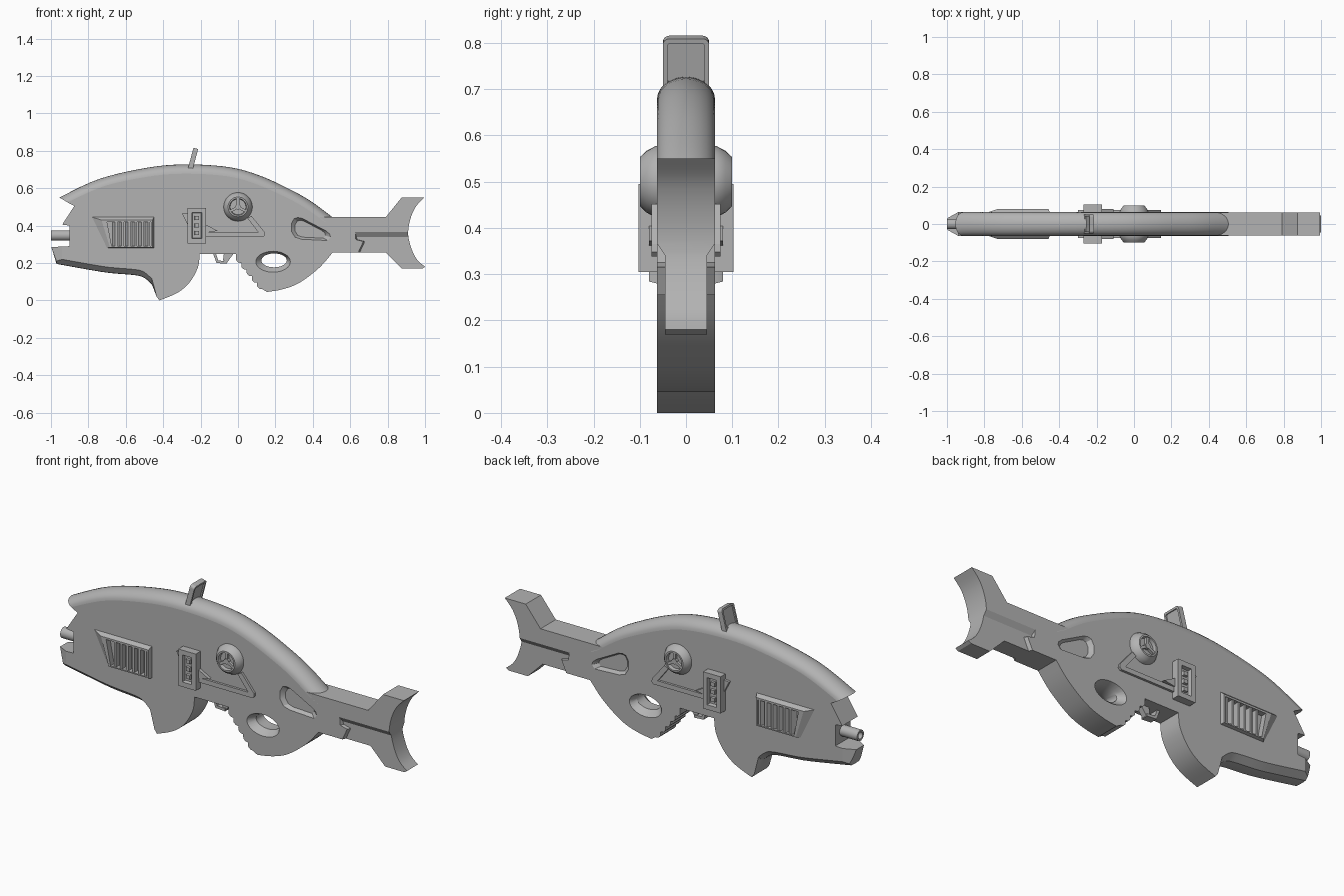
import bpy, bmesh, math
from mathutils import Vector, Matrix

if "Cube" in bpy.data.objects:
    bpy.data.objects.remove(bpy.data.objects["Cube"])

grey = bpy.data.materials.new("plain_grey")
grey.use_nodes = True
grey.diffuse_color = (0.45, 0.45, 0.45, 1)
grey.node_tree.nodes["Principled BSDF"].inputs["Base Color"].default_value = (0.45, 0.45, 0.45, 1)
HALF = 0.063  # half thickness of the body


def loft(name, layers, matrix=Matrix()):
    """Skin a closed solid through outlines (x, z), each at its own depth y."""
    bm = bmesh.new()
    rings = [[bm.verts.new(matrix @ Vector((x, y, z))) for x, z in pts] for y, pts in layers]
    for a, b in zip(rings, rings[1:]):
        for i in range(len(a)):
            j = (i + 1) % len(a)
            bm.faces.new((a[i], a[j], b[j], b[i]))
    bm.faces.new(rings[0])
    bm.faces.new(rings[-1][::-1])
    bmesh.ops.recalc_face_normals(bm, faces=bm.faces)
    mesh = bpy.data.meshes.new(name)
    bm.to_mesh(mesh)
    bm.free()
    mesh.materials.append(grey)
    obj = bpy.data.objects.new(name, mesh)
    bpy.context.collection.objects.link(obj)
    return obj


def both(name, layers):
    """The same part on the two flat sides."""
    return [loft(side + name, [(s * y, p) for y, p in layers])
            for side, s in (("right_", -1), ("left_", 1))]


def carve(obj, cutters):
    for c in cutters:
        c.hide_render = True
        mod = obj.modifiers.new("cut", 'BOOLEAN')
        mod.operation, mod.solver, mod.object = 'DIFFERENCE', 'EXACT', c
    graph = bpy.context.evaluated_depsgraph_get()
    mesh = bpy.data.meshes.new_from_object(obj.evaluated_get(graph))
    obj.modifiers.clear()
    obj.data = mesh
    for c in cutters:
        bpy.data.objects.remove(c)


def spline(pts, n=5):
    """Smooth curve through the points."""
    p = [Vector(q) for q in [pts[0]] + pts + [pts[-1]]]
    out = []
    for a, b, c, d in zip(p, p[1:], p[2:], p[3:]):
        for k in range(n):
            t = k / n
            out.append(0.5 * (2 * b + (c - a) * t + (2 * a - 5 * b + 4 * c - d) * t * t
                              + (3 * b - a - 3 * c + d) * t ** 3))
    return [tuple(v) for v in out] + [pts[-1]]


def rect(x0, x1, z0, z1):
    return [(x0, z0), (x1, z0), (x1, z1), (x0, z1)]


def oval(cx, cz, rx, rz, n=32):
    return [(cx + rx * math.cos(math.tau * i / n), cz + rz * math.sin(math.tau * i / n))
            for i in range(n)]


def scaled(pts, k):
    c = sum((Vector(p) for p in pts), Vector((0, 0))) / len(pts)
    return [tuple(c + (Vector(p) - c) * k) for p in pts]


# Body outline: back, rear, toothed grip, fin, belly and open mouth
back = spline([(-0.955, 0.55), (-0.74, 0.65), (-0.47, 0.712), (-0.26, 0.727), (-0.045, 0.712),
               (0.115, 0.668), (0.275, 0.595), (0.39, 0.53), (0.505, 0.445)])
rear = [(0.505, 0.40)] + spline([(0.505, 0.255), (0.435, 0.175), (0.33, 0.095),
                                 (0.24, 0.06), (0.155, 0.045)], 4)
grip = []
start, end = Vector((0.13, 0.06)), Vector((-0.01, 0.235))
for i in range(5):
    for t, out in ((0, 0), (0.25, 0.011), (0.6, 0.013), (0.85, 0.006)):
        p = start.lerp(end, (i + t) / 5) + out * Vector((-0.78, -0.62))
        grip.append(tuple(p))
grip.append((-0.01, 0.248))
fin = spline([(-0.205, 0.248), (-0.215, 0.175), (-0.26, 0.095), (-0.325, 0.04), (-0.42, 0.0)], 4)
fin += [(-0.435, 0.02)]
belly = spline([(-0.46, 0.085), (-0.50, 0.12), (-0.55, 0.135), (-0.69, 0.147),
                (-0.82, 0.168), (-0.97, 0.195)], 3)
mouth = [(-0.998, 0.285), (-0.90, 0.29), (-0.90, 0.40), (-0.94, 0.405), (-0.875, 0.505)]


def body_outline(angle):
    y = HALF * math.sin(angle)
    drop = 0.05 * (1 - math.cos(angle))
    lift = 0.03 * max(0, (abs(y) - 0.03) / (HALF - 0.03))
    centre = Vector((-0.2, 0.1))
    top = [tuple(Vector(p) + drop * (centre - Vector(p)).normalized()) for p in back]
    return y, top + rear + grip + fin + [(x, z + lift) for x, z in belly] + mouth


body = loft("body", [body_outline(math.radians(a)) for a in range(-90, 91, 15)])

# Recesses in the body: nose corners, teardrop, vent pocket and grip hole
teardrop = [(0.30, 0.437), (0.32, 0.443), (0.345, 0.438), (0.47, 0.372), (0.49, 0.355),
            (0.495, 0.338), (0.48, 0.32), (0.34, 0.327), (0.305, 0.338), (0.285, 0.37), (0.285, 0.41)]
opening = [(-0.70, 0.42), (-0.465, 0.42), (-0.465, 0.29), (-0.675, 0.29)]
cutters = both("nose_cut", [(0.03, rect(-1.2, -1.0, 0.1, 0.52)), (0.08, rect(-1.2, -0.91, 0.1, 0.52))])
cutters += both("teardrop_cut", [(0.045, scaled(teardrop, 0.78)), (0.081, scaled(teardrop, 1.22))])
cutters += both("vent_cut", [(0.045, opening), (0.1, opening)])
hole = oval(0.193, 0.214, 0.068, 0.037)
dish = oval(0.185, 0.203, 0.105, 0.066)
cutters.append(loft("hole_cut", [(-0.08, dish), (-0.03, hole), (0.03, hole), (0.08, dish)]))
carve(body, cutters)

# Tail with a thinner lower half
tail = loft("tail", [(y, [(0.42, 0.445), (0.79, 0.445), (0.875, 0.55)]
                     + spline([(0.995, 0.55), (0.95, 0.50), (0.92, 0.43), (0.91, 0.35),
                               (0.93, 0.27), (0.96, 0.215), (1.0, 0.18)], 4)
                     + [(0.985, 0.17), (0.875, 0.17), (0.79, 0.255), (0.50, 0.255),
                        (0.50, 0.395), (0.45, 0.405)]) for y in (-0.0625, 0.0625)])


def lower(z, dx):
    return [(0.625 + dx, z), (1.1, z), (1.1, 0.1), (0.64 + dx, 0.1), (0.64 + dx, 0.25),
            (0.67 + dx, 0.315), (0.63 + dx, 0.325)]


carve(tail, both("tail_cut", [(0.045, lower(0.34, 0.008)), (0.079, lower(0.39, -0.008))]))

# Barrel and sight, both turned to face along x
turn = Matrix.Rotation(math.radians(90), 4, 'Z')
loft("barrel", [(d, oval(0, 0, r, r, 24)) for d, r in
                ((0.85, 0.028), (1.0, 0.028), (1.0, 0.018), (0.94, 0.018))],
     Matrix.Translation((0, 0, 0.347)) @ turn)


def sight_outline(w, z0, z1, r):
    arc = [math.radians(a) for a in range(0, 91, 15)]
    right = [(w - r + r * math.cos(a), z1 - r + r * math.sin(a)) for a in arc]
    return [(w, z0)] + right + [(-x, z) for x, z in reversed(right)] + [(-w, z0)]


outer, inner = sight_outline(0.05, -0.01, 0.106, 0.014), sight_outline(0.04, 0.01, 0.096, 0.008)
loft("sight", [(0.006, inner), (0.013, inner), (0.013, outer),
               (-0.013, outer), (-0.013, inner), (-0.006, inner)],
     Matrix.Translation((-0.253, 0, 0.71)) @ Matrix.Rotation(math.radians(15), 4, 'Y') @ turn)

# Vent frame with louvres
both("vent_frame", [(0.04, [(-0.78, 0.445), (-0.45, 0.445), (-0.45, 0.28), (-0.70, 0.28)]),
                    (0.063, [(-0.78, 0.445), (-0.45, 0.445), (-0.45, 0.28), (-0.70, 0.28)]),
                    (0.08, [(-0.73, 0.43), (-0.457, 0.43), (-0.457, 0.284), (-0.685, 0.284)]),
                    (0.08, opening), (0.05, opening)])
for i in range(6):
    x = -0.675 + i * 0.035
    both("louvre", [(0.045, rect(x, x + 0.03, 0.288, 0.422)),
                    (0.077, rect(x + 0.018, x + 0.03, 0.288, 0.422))])

# Control box with buttons and side wedges
both("control_box", [(0.05, rect(-0.27, -0.17, 0.305, 0.495)), (0.103, rect(-0.27, -0.17, 0.305, 0.495)),
                     (0.103, rect(-0.247, -0.193, 0.33, 0.47)), (0.085, rect(-0.243, -0.197, 0.334, 0.466))])
for z in (0.36, 0.40, 0.44):
    both("button", [(0.08, rect(-0.233, -0.207, z - 0.012, z + 0.012)),
                    (0.097, rect(-0.231, -0.209, z - 0.01, z + 0.01))])
both("front_wedge", [(y, [(-0.30, 0.465), (-0.26, 0.47), (-0.26, 0.385)]) for y in (0.05, 0.076)])
both("back_wedge", [(y, [(-0.18, 0.41), (-0.11, 0.372), (-0.18, 0.36)]) for y in (0.05, 0.08)])

# Bent cable strip from box to dial
both("cable", [(y, [(-0.18, 0.362), (0.11, 0.362), (0.05, 0.44), (0.072, 0.452), (0.143, 0.365),
                    (0.145, 0.348), (0.135, 0.338), (-0.18, 0.338)]) for y in (0.05, 0.075)])

# Round dial with three spokes
both("dial", [(y, oval(0, 0.5, r, r)) for y, r in
              ((0.05, 0.077), (0.066, 0.077), (0.085, 0.067), (0.1, 0.053), (0.1, 0.045), (0.082, 0.042))])
both("dial_hub", [(y, oval(0, 0.5, 0.014, 0.014, 16)) for y in (0.075, 0.098)])
for k in range(3):
    a = math.radians(90 + 120 * k)
    along, across = Vector((math.cos(a), math.sin(a))), Vector((-math.sin(a), math.cos(a))) * 0.007
    hub = Vector((0, 0.5))
    spoke = [tuple(hub + v) for v in (across, along * 0.046 + across, along * 0.046 - across, -across)]
    both("dial_spoke", [(0.075, spoke), (0.096, spoke)])

# Trigger and its guard
loft("trigger_guard", [(y, [(-0.135, 0.255), (-0.115, 0.2), (-0.06, 0.196), (-0.06, 0.21),
                            (-0.105, 0.213), (-0.12, 0.255)]) for y in (-0.02, 0.02)])
loft("trigger", [(y, [(-0.075, 0.255), (-0.08, 0.215), (-0.06, 0.2), (-0.02, 0.255)])
                 for y in (-0.014, 0.014)])

# Smooth curved surfaces, keep flat sides and sharp edges
for obj in bpy.context.collection.objects:
    if obj.type == 'MESH' and grey.name in obj.data.materials:
        obj.data.shade_smooth()
        obj.data.set_sharp_from_angle(angle=math.radians(30))
        for poly in obj.data.polygons:
            if abs(poly.normal.y) > 0.999:
                poly.use_smooth = False
